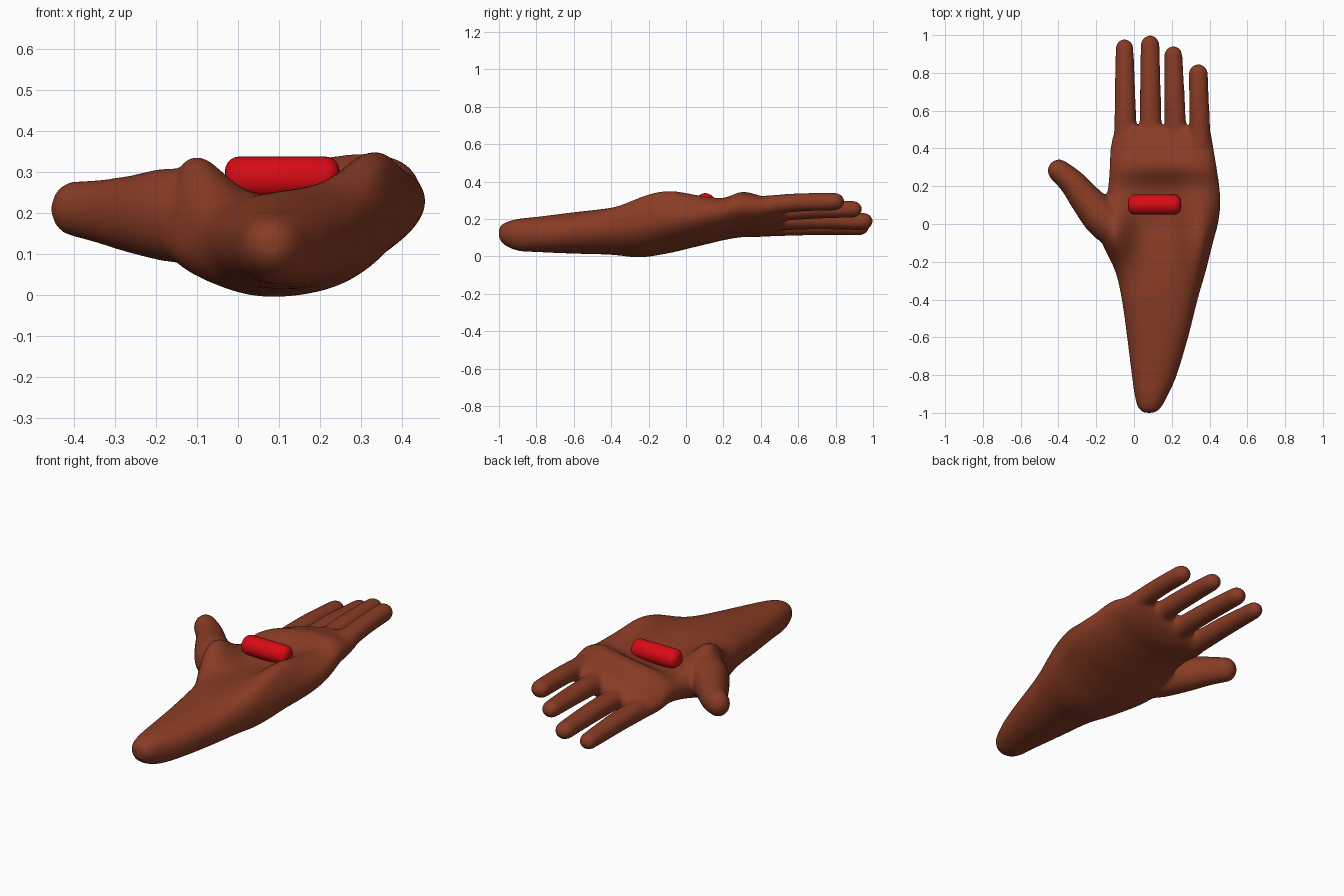
import bpy, bmesh, math
from mathutils import Vector, Matrix

if "Cube" in bpy.data.objects:
    bpy.data.objects.remove(bpy.data.objects["Cube"])


def material(name, rgb):
    m = bpy.data.materials.new(name)
    m.diffuse_color = (*rgb, 1)
    m.use_nodes = True
    m.node_tree.nodes["Principled BSDF"].inputs["Base Color"].default_value = m.diffuse_color
    return m


def spline(rows, n):
    """Catmull-Rom interpolation through rows of numbers."""
    out = []
    for i in range(len(rows) - 1):
        a, b, c, d = (rows[max(i - 1, 0)], rows[i], rows[i + 1], rows[min(i + 2, len(rows) - 1)])
        for k in range(n):
            t = k / n
            out.append([0.5 * (2 * q + (r - p) * t + (2 * p - 5 * q + 4 * r - s) * t * t
                               + (3 * q - p - 3 * r + s) * t ** 3)
                        for p, q, r, s in zip(a, b, c, d)])
    return out + [list(rows[-1])]


def bump(v, center, width):
    return math.exp(-((v - center) / width) ** 2)


def power(v, e):
    return math.copysign(abs(v) ** e, v)


def loft(bm, rings):
    vs = [[bm.verts.new(p) for p in ring] for ring in rings]
    n = len(vs[0])
    for a, b in zip(vs, vs[1:]):
        for i in range(n):
            j = (i + 1) % n
            bm.faces.new((a[i], a[j], b[j], b[i]))
    bm.faces.new(vs[0][::-1])
    bm.faces.new(vs[-1])


def ellipsoid(bm, center, radii):
    mat = Matrix.Translation(center) @ Matrix.Diagonal((*radii, 1))
    bmesh.ops.create_uvsphere(bm, u_segments=32, v_segments=20, radius=1, matrix=mat)


def digit(bm, rows, flat):
    """Tapered tube along (x, y, z, radius) points, with round ends."""
    pts = spline(rows, 5)
    rings = []
    for i, p in enumerate(pts):
        tan = (Vector(pts[min(i + 1, len(pts) - 1)][:3]) - Vector(pts[max(i - 1, 0)][:3])).normalized()
        side = tan.cross(Vector((0, 0, 1))).normalized()
        up = side.cross(tan)
        rings.append([Vector(p[:3]) + p[3] * (side * math.cos(a) + up * flat * math.sin(a))
                      for a in (k * math.tau / 24 for k in range(24))])
    loft(bm, rings)
    for x, y, z, r in (rows[0], rows[-1]):
        ellipsoid(bm, (x, y, z), (r, r, r * flat))


bm = bmesh.new()

# Forearm and palm: y, left x, right x, centre z, half height, tilt, hollow
stations = [
    (-1.00, .05, .11, .125, .03, 0, 0),
    (-0.97, .02, .145, .12, .06, 0, 0),
    (-0.90, .002, .182, .115, .085, 0, 0),
    (-0.80, -.012, .227, .117, .094, 0, 0),
    (-0.60, -.037, .287, .125, .11, .008, 0),
    (-0.40, -.065, .337, .138, .128, .015, .012),
    (-0.25, -.10, .38, .145, .147, .028, .035),
    (-0.10, -.17, .418, .165, .145, .032, .065),
    (0.00, -.19, .445, .178, .135, .03, .075),
    (0.10, -.155, .458, .192, .125, .03, .07),
    (0.20, -.137, .453, .207, .115, .032, .055),
    (0.30, -.13, .438, .224, .113, .04, .012),
    (0.40, -.125, .422, .213, .095, .05, .003),
    (0.48, -.108, .408, .213, .07, .055, 0),
    (0.52, -.085, .38, .213, .035, .055, 0),
]
rings = []
for y, xl, xr, cz, h, tilt, hollow in spline(stations, 5):
    ring = []
    for k in range(72):
        a = k * math.tau / 72
        c = power(math.cos(a), .88)
        s = power(math.sin(a), .88 if math.sin(a) > 0 else 1.08)
        x = (xl + xr) / 2 + (xr - xl) / 2 * c
        z = cz + tilt * c + h * s
        if s > 0:
            # hollow of the palm, and the mounds at thumb and little finger sides
            z -= hollow * max(0, 1 - c * c)
            mounds = (.12 * bump(x, -.11, .10) * bump(y, -.05, .15)
                      + .085 * bump(x, .335, .10) * bump(y, -.09, .26))
            z += mounds * min(1, 1.6 * s)
        ring.append((x, y, z))
    rings.append(ring)
loft(bm, rings)

# Fingers, index to little
for x0, z0, x1, z1, tip, r0, r1 in [
    (-.045, .160, -.05, .157, .98, .060, .048),
    (.088, .192, .085, .187, 1.0, .060, .051),
    (.222, .236, .208, .252, .943, .059, .049),
    (.352, .272, .34, .293, .848, .057, .052),
]:
    end = tip - r1
    mid = .5 * (.42 + end)
    digit(bm, [(x0, .42, z0, r0),
               ((x0 + x1) / 2, mid, (z0 + z1) / 2 + .006, r0 * .94),
               (x1, end, z1, r1)], .93)

# Thumb
digit(bm, [(-.07, -.05, .185, .10), (-.165, .03, .195, .103), (-.25, .125, .197, .087),
           (-.325, .218, .203, .072), (-.397, .282, .21, .061)], 1.12)

bmesh.ops.recalc_face_normals(bm, faces=bm.faces[:])
me = bpy.data.meshes.new("hand")
bm.to_mesh(me)
bm.free()
hand = bpy.data.objects.new("hand", me)
bpy.context.collection.objects.link(hand)
me.materials.append(material("skin", (.25, .045, .018)))

# Fuse the parts into one soft skin
fuse = hand.modifiers.new("fuse", 'REMESH')
fuse.mode = 'VOXEL'
fuse.voxel_size = 0.0095
fuse.use_smooth_shade = True
soft = hand.modifiers.new("soften", 'SMOOTH')
soft.factor = 0.5
soft.iterations = 20

# Capsule lying on the palm
bpy.ops.mesh.primitive_cylinder_add(vertices=32, radius=.053, depth=.28,
                                    location=(.108, .103, .285), rotation=(0, math.pi / 2, 0))
pill = bpy.context.object
pill.name = "pill"
pill.data.materials.append(material("red", (.7, .003, .007)))
bev = pill.modifiers.new("round_ends", 'BEVEL')
bev.width = .036
bev.segments = 5
bev.limit_method = 'ANGLE'
bev.angle_limit = math.radians(40)
bpy.ops.object.shade_smooth()
